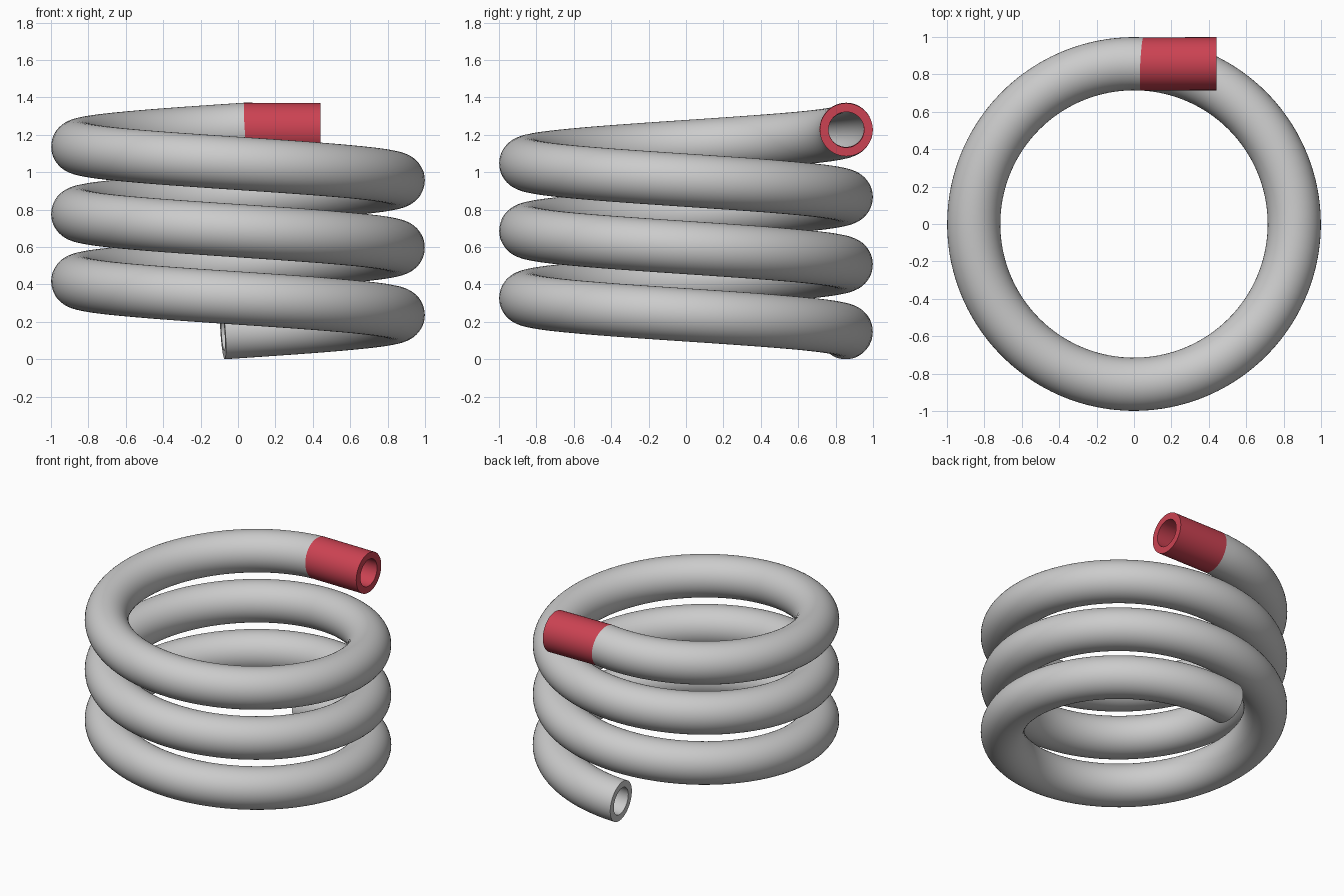
import bpy, bmesh, math
from mathutils import Vector

default = bpy.data.objects.get("Cube")
if default:
    bpy.data.objects.remove(default, do_unlink=True)

COIL_R, OUTER_R, BORE_R = 0.857, 0.142, 0.095
PITCH, BASE_Z, TURNS = 0.36, 0.147, 3
SIDES, STEPS = 48, 288
UP = Vector((0, 0, 1))


def material(name, rgb):
    mat = bpy.data.materials.new(name)
    mat.use_nodes = True
    mat.diffuse_color = (*rgb, 1)
    mat.node_tree.nodes["Principled BSDF"].inputs["Base Color"].default_value = (*rgb, 1)
    return mat


def hollow_tube(name, stations, mat):
    """Sweep an annulus along (centre, tangent) stations and close both ends."""
    bm = bmesh.new()

    def ring(centre, tangent, radius):
        side = tangent.cross(UP).normalized()
        rise = side.cross(tangent).normalized()
        angles = [math.tau * i / SIDES for i in range(SIDES)]
        return [bm.verts.new(centre + radius * (side * math.cos(a) + rise * math.sin(a)))
                for a in angles]

    def bridge(a, b):
        for i in range(SIDES):
            j = (i + 1) % SIDES
            bm.faces.new((a[i], a[j], b[j], b[i]))

    outer = [ring(c, t, OUTER_R) for c, t in stations]
    inner = [ring(c, t, BORE_R) for c, t in stations]
    for wall in (outer, inner):
        for a, b in zip(wall, wall[1:]):
            bridge(a, b)
    for end in (0, -1):
        bridge(outer[end], inner[end])
    bmesh.ops.recalc_face_normals(bm, faces=bm.faces[:])

    mesh = bpy.data.meshes.new(name)
    bm.to_mesh(mesh)
    bm.free()
    mesh.materials.append(mat)
    obj = bpy.data.objects.new(name, mesh)
    bpy.context.collection.objects.link(obj)
    bpy.ops.object.select_all(action='DESELECT')
    obj.select_set(True)
    bpy.context.view_layer.objects.active = obj
    bpy.ops.object.shade_smooth_by_angle(angle=math.radians(35))
    return obj


def helix(a):
    """Centre and tangent of the coil, starting at the back and rising."""
    centre = Vector((COIL_R * math.sin(a), COIL_R * math.cos(a), BASE_Z + PITCH * a / math.tau))
    tangent = Vector((COIL_R * math.cos(a), -COIL_R * math.sin(a), PITCH / math.tau))
    return centre, tangent.normalized()


grey = material("light grey", (0.6, 0.6, 0.6))
red = material("red", (0.6, 0.055, 0.085))

# Coiled pipe, slightly more than three turns
start, stop = -0.094, math.tau * TURNS + 0.05
hollow_tube("coiled_pipe",
            [helix(start + (stop - start) * i / STEPS) for i in range(STEPS + 1)], grey)

# Straight outlet section at the top end
joint, joint_tangent = helix(stop)
outlet = Vector((0.44, COIL_R, BASE_Z + PITCH * TURNS))
hollow_tube("outlet_pipe",
            [(joint, joint_tangent), (outlet, Vector((1, 0, 0)))], red)
